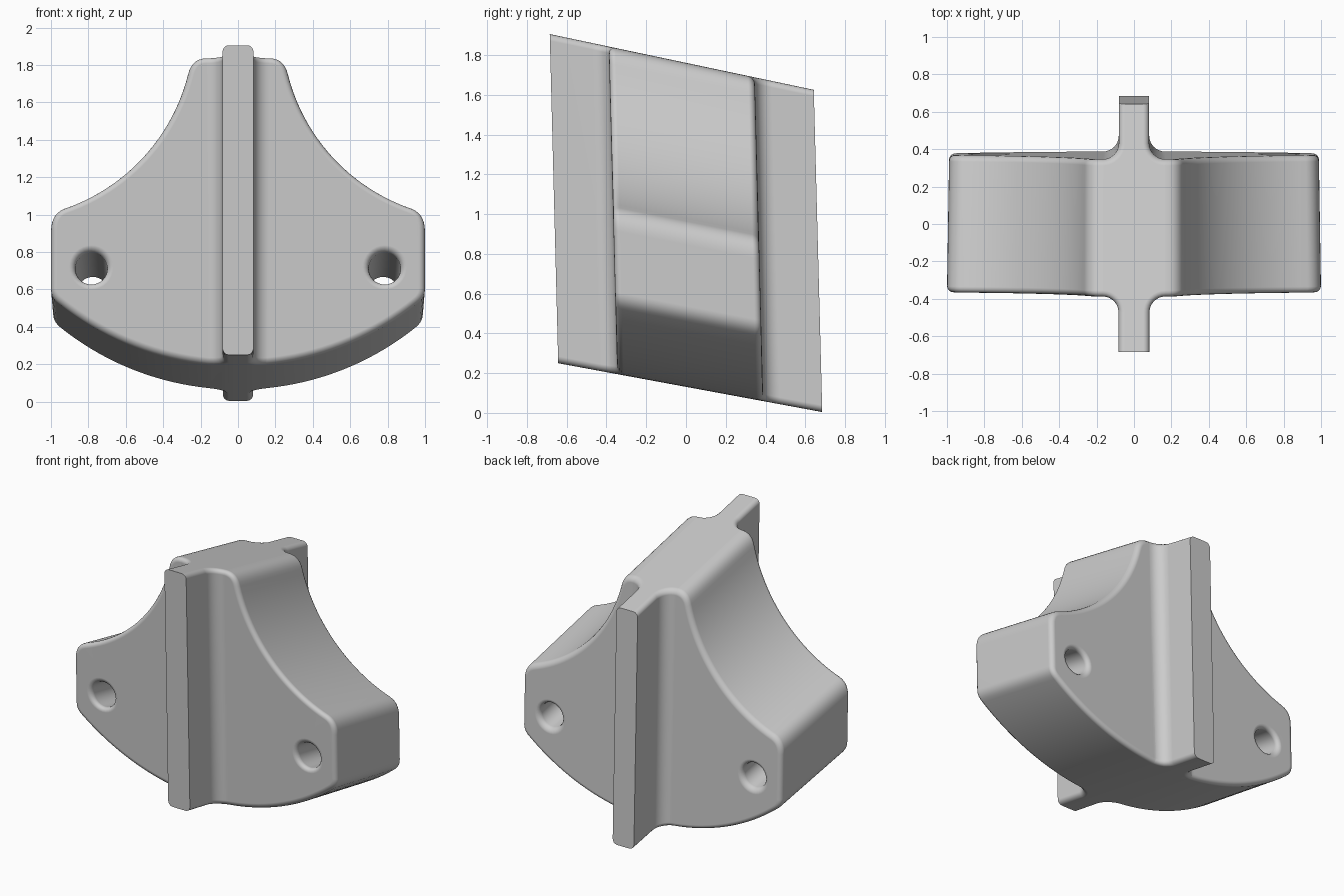
import bpy, bmesh, math
from mathutils import Vector

if "Cube" in bpy.data.objects:
    bpy.data.objects.remove(bpy.data.objects["Cube"])


def bezier(p, c, q, n=7):
    """Rounded corner from p to q with control point c."""
    p, c, q = Vector(p), Vector(c), Vector(q)
    return [tuple(p * (1 - t) ** 2 + c * 2 * t * (1 - t) + q * t * t)
            for t in (i / n for i in range(n + 1))]


def arc3(a, b, c, n):
    """Points on the circular arc a-b-c."""
    (ax, ay), (bx, by), (cx, cy) = a, b, c
    d = 2 * (ax * (by - cy) + bx * (cy - ay) + cx * (ay - by))
    sa, sb, sc = ax * ax + ay * ay, bx * bx + by * by, cx * cx + cy * cy
    ux = (sa * (by - cy) + sb * (cy - ay) + sc * (ay - by)) / d
    uy = (sa * (cx - bx) + sb * (ax - cx) + sc * (bx - ax)) / d
    r = math.hypot(ax - ux, ay - uy)
    t0, t1 = math.atan2(ay - uy, ax - ux), math.atan2(cy - uy, cx - ux)
    dt = (t1 - t0 + math.pi) % (2 * math.pi) - math.pi
    return [(ux + r * math.cos(t0 + dt * i / n), uy + r * math.sin(t0 + dt * i / n))
            for i in range(n + 1)]


def prism(name, pts, place, half):
    """Extrude a 2D outline symmetrically; place(a, b, h) gives the 3D position."""
    bm = bmesh.new()
    rings = [[bm.verts.new(place(a, b, h)) for a, b in pts] for h in (-half, half)]
    n = len(pts)
    bm.faces.new(rings[0])
    bm.faces.new(rings[1])
    for i in range(n):
        j = (i + 1) % n
        bm.faces.new((rings[0][i], rings[0][j], rings[1][j], rings[1][i]))
    bmesh.ops.recalc_face_normals(bm, faces=bm.faces)
    me = bpy.data.meshes.new(name)
    bm.to_mesh(me)
    bm.free()
    ob = bpy.data.objects.new(name, me)
    bpy.context.collection.objects.link(ob)
    return ob


def boolean(ob, tool, op):
    tool.hide_render = True
    m = ob.modifiers.new("cut", 'BOOLEAN')
    m.operation, m.object, m.solver = op, tool, 'EXACT'
    bpy.context.view_layer.objects.active = ob
    bpy.ops.object.modifier_apply(modifier=m.name)
    bpy.data.objects.remove(tool, do_unlink=True)


def front(a, b, h):
    return (a, h, b)


FIN_END, WALL, FIN_W, R = 0.664, 0.367, 0.082, 0.085

# Bell-shaped front outline (right half, then mirrored)
half = bezier((0.165, 0.819), (0.245, 0.819), (0.265, 0.735))
half += arc3((0.265, 0.735), (0.545, 0.25), (0.925, 0.018), 24)[1:]
half += bezier((0.925, 0.018), (0.994, -0.01), (0.994, -0.10))[1:]
half += bezier((0.994, -0.41), (0.994, -0.457), (0.95, -0.489), 5)
half += arc3((0.95, -0.489), (0.5, -0.736), (0.0, -0.819), 20)[1:-1]
outline = half + [(0, -0.819)] + [(-x, v) for x, v in reversed(half)]
body = prism("body_with_fins", outline, front, FIN_END)

# Plan section: wide block with filleted fins front and back
q = [(FIN_W, FIN_END + 0.0)]
q += [(FIN_W + R - R * math.cos(t), WALL + R - R * math.sin(t))
      for t in (math.pi / 2 * i / 8 for i in range(9))]
q += [(1.3, WALL)]
q[0] = (FIN_W, 0.8)
right = q + [(x, -w) for x, w in reversed(q)]
plan = right + [(-x, w) for x, w in reversed(right)]
boolean(body, prism("plan_cutter", plan, lambda a, b, h: (a, b, h), 1.2), 'INTERSECT')

# Through holes
for side in (-1, 1):
    ring = [(side * 0.78 + 0.085 * math.cos(2 * math.pi * i / 32),
             -0.299 + 0.085 * math.sin(2 * math.pi * i / 32)) for i in range(32)]
    boolean(body, prism("hole_cutter", ring, front, 0.55), 'DIFFERENCE')

# Round all sharp edges except those on the fin end faces
bm = bmesh.new()
bm.from_mesh(body.data)
bmesh.ops.remove_doubles(bm, verts=bm.verts, dist=1e-5)
sharp = [e for e in bm.edges if e.is_manifold and e.calc_face_angle() > 0.75
         and not all(abs(v.co.y) > FIN_END - 0.005 for v in e.verts)]
bmesh.ops.bevel(bm, geom=sharp, offset=0.033, offset_type='OFFSET', segments=4,
                profile=0.5, affect='EDGES', clamp_overlap=False)

# Lean, shear and slight taper of the whole part
for v in bm.verts:
    x, w, h = v.co
    s = 1 - 0.016 * w
    v.co = (x * s, w - 0.026 * h, 0.946 - 0.198 * w + h * s)
bmesh.ops.recalc_face_normals(bm, faces=bm.faces)
bm.to_mesh(body.data)
bm.free()

# Smooth shading
bpy.ops.object.select_all(action='DESELECT')
body.select_set(True)
bpy.context.view_layer.objects.active = body
bpy.ops.object.shade_smooth_by_angle(angle=math.radians(40))
wn = body.modifiers.new("weighted_normals", 'WEIGHTED_NORMAL')
wn.keep_sharp = True
